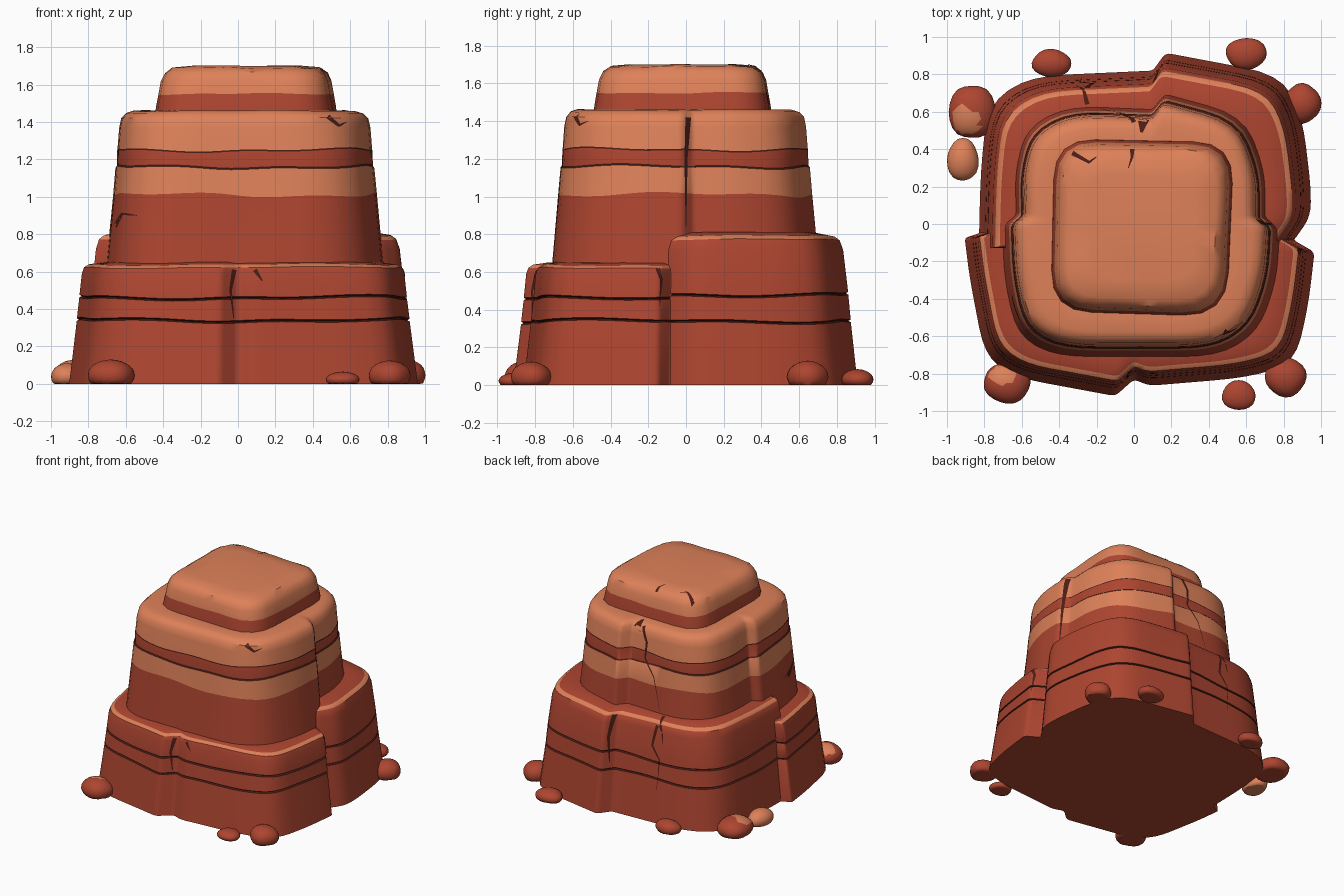
import bpy, bmesh, math
from mathutils import Vector
from mathutils.bvhtree import BVHTree

cube = bpy.data.objects.get("Cube")
if cube:
    bpy.data.objects.remove(cube)


def material(name, rgb):
    m = bpy.data.materials.new(name)
    m.use_nodes = True
    m.diffuse_color = (*rgb, 1)
    bsdf = m.node_tree.nodes["Principled BSDF"]
    bsdf.inputs["Base Color"].default_value = (*rgb, 1)
    bsdf.inputs["Roughness"].default_value = 0.9
    return m


RED, ORANGE, DARK = 0, 1, 2
PALETTE = [material("red_rock", (0.42, 0.06, 0.03)),
           material("orange_rock", (0.73, 0.22, 0.10)),
           material("dark_crevice", (0.07, 0.012, 0.008))]


def finish(bm, name, angle=35):
    me = bpy.data.meshes.new(name)
    bm.to_mesh(me)
    bm.free()
    for m in PALETTE:
        me.materials.append(m)
    ob = bpy.data.objects.new(name, me)
    bpy.context.collection.objects.link(ob)
    bpy.ops.object.select_all(action='DESELECT')
    ob.select_set(True)
    bpy.context.view_layer.objects.active = ob
    bpy.ops.object.shade_smooth_by_angle(angle=math.radians(angle))
    return ob


def outline(corners, step=0.06):
    """Closed polygon with rounded corners, evenly subdivided."""
    raw, n = [], len(corners)
    for i, (x, y, r) in enumerate(corners):
        p = Vector((x, y))
        a, b = Vector(corners[i - 1][:2]) - p, Vector(corners[(i + 1) % n][:2]) - p
        pa = p + a.normalized() * min(r, a.length * 0.45)
        pb = p + b.normalized() * min(r, b.length * 0.45)
        for k in range(5):
            t = k / 4
            raw.append(pa * (1 - t) ** 2 + p * 2 * t * (1 - t) + pb * t * t)
    pts = []
    for i, p in enumerate(raw):
        q = raw[(i + 1) % len(raw)]
        parts = max(1, round((q - p).length / step))
        pts += [p.lerp(q, k / parts) for k in range(parts)]
    return pts


def wobble(p, phase):
    a = math.atan2(p.y, p.x)
    return 0.6 * math.sin(3 * a + phase) + 0.4 * math.sin(8 * a + 2 * phase)


def rock_tier(name, corners, rows, centre=(0, 0)):
    """Loft an outline through rows of (height, scale, wave, colour above)."""
    bm, c, base = bmesh.new(), Vector(centre), outline(corners)
    rings = []
    for z, s, wave, _ in rows:
        ring = []
        for p in base:
            q = c + (p - c) * s
            ring.append(bm.verts.new((q.x, q.y, z + wave * wobble(p, round(z * 8)))))
        rings.append(ring)
    n = len(base)
    for lo, hi, row in zip(rings, rings[1:], rows):
        for i in range(n):
            j = (i + 1) % n
            bm.faces.new((lo[i], lo[j], hi[j], hi[i])).material_index = row[3]
    bm.faces.new(rings[0][::-1])
    bm.faces.new(rings[-1]).material_index = rows[-1][3]
    bmesh.ops.recalc_face_normals(bm, faces=bm.faces)
    return finish(bm, name)


def groove(z, s):
    """Thin horizontal crevice running around a tier."""
    return [(z - 0.007, s, 0.012, DARK), (z, s - 0.014, 0.012, DARK),
            (z + 0.007, s - 0.001, 0.012, RED)]


# Lower ledges: a low front block and a taller back block
front_corners = [
    (-0.80, 0.02, 0), (-0.83, -0.05, .01), (-0.905, -0.075, .02), (-0.88, -0.28, .1),
    (-0.80, -0.70, .15), (-0.64, -0.82, .15), (-0.10, -0.92, .03), (0.0, -0.83, .03),
    (0.08, -0.865, .05), (0.62, -0.82, .2), (0.86, -0.74, .2), (0.93, -0.45, .2),
    (0.965, -0.15, .03), (0.86, -0.09, .01), (0.83, 0.02, 0)]
back_corners = [
    (0.80, -0.14, 0), (0.86, -0.08, .02), (0.945, 0.04, .1), (0.945, 0.2, .1),
    (0.90, 0.58, .2), (0.78, 0.80, .2), (0.17, 0.915, .03), (0.10, 0.82, .02),
    (-0.56, 0.79, .2), (-0.78, 0.64, .2), (-0.82, 0.3, .2), (-0.83, -0.14, 0)]
front_ledge = rock_tier("front_ledge", front_corners,
    [(0, 1, 0, RED)] + groove(0.34, 0.955) + groove(0.46, 0.94)
    + [(0.59, 0.925, .004, RED), (0.622, 0.912, .006, ORANGE),
       (0.638, 0.885, .006, RED), (0.65, 0.80, .004, RED)])
back_ledge = rock_tier("back_ledge", back_corners,
    [(0, 1, 0, RED)] + groove(0.34, 0.96) + groove(0.48, 0.945)
    + [(0.72, 0.915, .004, RED), (0.772, 0.895, .006, ORANGE),
       (0.792, 0.865, .006, RED), (0.81, 0.76, .004, RED)])

# Banded middle tier with stepped joints on three sides
middle_corners = [
    (-0.65, 0.05, .02), (-0.71, 0.0, .03), (-0.70, -0.3, .2), (-0.63, -0.60, .2),
    (-0.42, -0.715, .2), (0.45, -0.715, .2), (0.67, -0.58, .2), (0.77, -0.3, .2),
    (0.785, -0.02, .03), (0.72, 0.04, .02), (0.72, 0.3, .2), (0.60, 0.60, .25),
    (0.17, 0.715, .03), (0.10, 0.63, .02), (-0.36, 0.65, .2), (-0.59, 0.53, .2),
    (-0.655, 0.3, .15)]
middle_tier = rock_tier("middle_tier", middle_corners, [
    (0.5, 1.01, 0, RED), (0.78, 0.975, 0, RED), (1.01, 0.945, .016, ORANGE),
    (1.155, 0.928, .012, DARK), (1.163, 0.918, .012, RED), (1.245, 0.914, .012, DARK),
    (1.253, 0.912, .012, ORANGE), (1.37, 0.90, 0, ORANGE), (1.42, 0.885, .004, ORANGE),
    (1.448, 0.85, .004, ORANGE), (1.46, 0.80, .004, ORANGE), (1.462, 0.7, 0, ORANGE)],
    (0.03, -0.02))

# Rounded cap
cap_corners = [(-0.45, -0.47, .22), (0.50, -0.50, .24), (0.54, 0.44, .22), (-0.43, 0.46, .22)]
cap = rock_tier("cap", cap_corners, [
    (1.42, 1.0, 0, RED), (1.485, 0.985, 0, RED), (1.55, 0.96, .006, ORANGE),
    (1.62, 0.935, .004, ORANGE), (1.662, 0.895, .006, ORANGE),
    (1.688, 0.82, .006, ORANGE), (1.70, 0.60, .002, ORANGE)], (0.05, -0.02))


def crack(name, ob, view, pts, width=0.012):
    """Tapering dark ribbon laid on a surface, seen along a direction."""
    tree = BVHTree.FromPolygons([v.co for v in ob.data.vertices],
                                [p.vertices for p in ob.data.polygons])
    d, pts = Vector(view), [Vector(p) for p in pts]
    path = [a.lerp(b, k / 5) for a, b in zip(pts, pts[1:]) for k in range(5)] + [pts[-1]]
    bm, last = bmesh.new(), None
    for i, p in enumerate(path):
        tangent = path[min(i + 1, len(path) - 1)] - path[max(i - 1, 0)]
        side = tangent.cross(d).normalized() * width * (1.05 - i / len(path))
        hits = [tree.ray_cast(p + side * s - d * 3, d) for s in (-1, 1)]
        if any(h[0] is None for h in hits):
            last = None
            continue
        pair = [bm.verts.new(h[0] - d * 0.004) for h in hits]
        if last:
            bm.faces.new((last[0], last[1], pair[1], pair[0])).material_index = DARK
        last = pair
    finish(bm, name)


NORTH, SOUTH, WEST, DOWN = (0, 1, 0), (0, -1, 0), (-1, 0, 0), (0, 0, -1)
crack("front_joint_crack", front_ledge, NORTH, [(-.02, 0, .61), (-.04, 0, .5), (-.02, 0, .33)])
crack("front_chip_crack", front_ledge, NORTH, [(.09, 0, .61), (.13, 0, .55)])
crack("shoulder_crack", middle_tier, NORTH, [(-.66, 0, .84), (-.62, 0, .91), (-.54, 0, .90)])
crack("upper_chip_crack", middle_tier, NORTH, [(.48, 0, 1.43), (.54, 0, 1.38), (.58, 0, 1.40)])
crack("back_upper_crack", middle_tier, SOUTH,
      [(.0, 0, 1.44), (-.05, 0, 1.33), (-.04, 0, 1.2), (-.13, 0, 1.08), (-.2, 0, .83)])
crack("back_lower_crack", back_ledge, SOUTH,
      [(-.25, 0, .76), (-.22, 0, .6), (-.29, 0, .5), (-.28, 0, .25)])
crack("back_step_crack", back_ledge, SOUTH, [(.11, 0, .77), (.13, 0, .6), (.12, 0, .4)])
crack("back_shelf_crack", back_ledge, DOWN, [(-.25, .64, 0), (-.27, .72, 0), (-.31, .74, 0)])
crack("upper_shelf_crack", middle_tier, DOWN, [(.05, .56, 0), (.04, .49, 0)], 0.03)
crack("cap_crack", cap, DOWN, [(-.01, .40, 0), (-.01, .36, 0), (-.03, .30, 0)])
crack("cap_corner_crack", cap, DOWN, [(-.33, .38, 0), (-.24, .33, 0), (-.20, .36, 0)])
crack("side_joint_crack", middle_tier, WEST, [(0, .012, 1.42), (0, .0, 1.2), (0, .0, .84)], 0.014)
crack("side_ledge_crack", front_ledge, WEST, [(0, -.15, .62), (0, -.13, .56), (0, -.14, .42)])


def pebble(name, x, y, rx, ry, h, colour=RED, patch=None):
    """Flat-bottomed dome stone with an optional lighter patch."""
    bm = bmesh.new()
    bmesh.ops.create_icosphere(bm, subdivisions=3, radius=1)
    for f in bm.faces:
        lit = patch and f.normal.dot(Vector(patch).normalized()) > 0.8
        f.material_index = ORANGE if lit else colour
    for v in bm.verts:
        bump = 1 + 0.05 * math.sin(4 * v.co.x + 9 * x) * math.cos(3 * v.co.y + 5 * y)
        v.co = (x + v.co.x * rx * bump, y + v.co.y * ry * bump,
                max(0, h * (0.35 + 0.65 * v.co.z)))
    finish(bm, name, 50)


# Loose stones around the foot
pebble("stone_front_right", -.68, -.85, .125, .11, .13, patch=(-.2, .5, .9))
pebble("stone_front_small", .56, -.915, .09, .08, .065)
pebble("stone_front_left", .81, -.82, .11, .105, .125)
pebble("stone_side_left", .90, .645, .10, .105, .13)
pebble("stone_back_left", .60, .91, .11, .085, .085)
pebble("stone_back_right", -.44, .86, .105, .075, .09)
pebble("stone_side_large", -.865, .60, .13, .145, .13, patch=(-.3, -.4, .8))
pebble("stone_side_pale", -.915, .345, .085, .115, .11, ORANGE)
